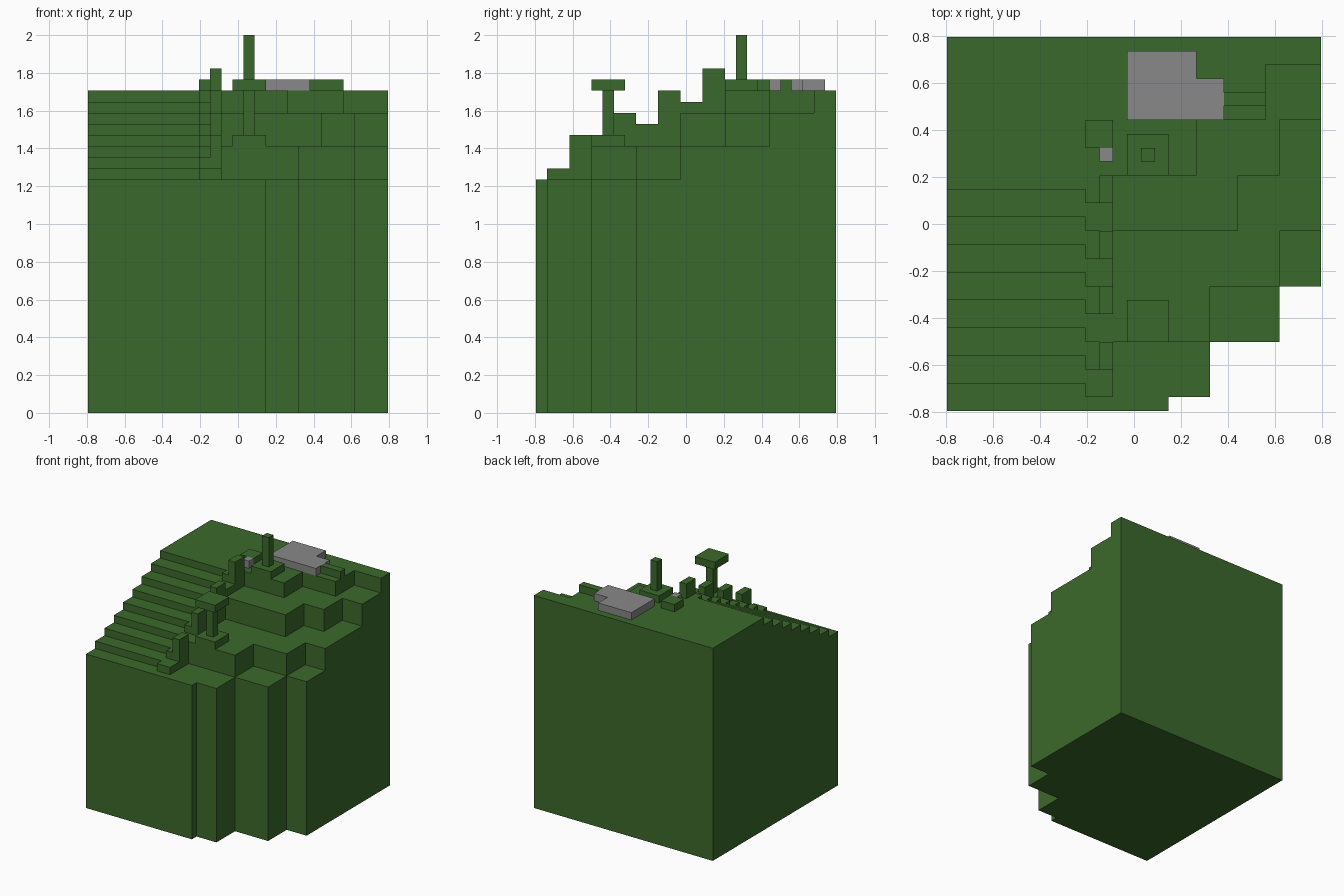
import bpy
import bmesh
from mathutils import Vector

U = 2 / 34      # edge of one block
SIDE = 27       # footprint in blocks

cube = bpy.data.objects.get("Cube")
if cube:
    bpy.data.objects.remove(cube, do_unlink=True)


def make_material(name, rgb):
    mat = bpy.data.materials.new(name)
    mat.use_nodes = True
    color = (*rgb, 1)
    mat.diffuse_color = color
    bsdf = next(n for n in mat.node_tree.nodes if n.type == 'BSDF_PRINCIPLED')
    bsdf.inputs["Base Color"].default_value = color
    return mat


GREEN = make_material("grass green", (0.044, 0.141, 0.025))
GREY = make_material("stone grey", (0.246, 0.246, 0.246))


def prism(name, outline, low, high, axis="z", mat=GREEN):
    """Extrude an outline given in blocks: xy along z, or yz along x."""
    bm = bmesh.new()

    def place(a, b, c):
        x, y, z = (a, b, c) if axis == "z" else (c, a, b)
        return Vector((x - SIDE / 2, y - SIDE / 2, z)) * U

    face = bm.faces.new([bm.verts.new(place(a, b, low)) for a, b in outline])
    ext = bmesh.ops.extrude_face_region(bm, geom=[face])
    moved = [v for v in ext["geom"] if isinstance(v, bmesh.types.BMVert)]
    bmesh.ops.translate(bm, verts=moved, vec=place(0, 0, high) - place(0, 0, low))
    bmesh.ops.recalc_face_normals(bm, faces=bm.faces)
    mesh = bpy.data.meshes.new(name)
    bm.to_mesh(mesh)
    bm.free()
    mesh.materials.append(mat)
    obj = bpy.data.objects.new(name, mesh)
    bpy.context.collection.objects.link(obj)
    return obj


def block(name, x, y, z, mat=GREEN):
    outline = [(x[0], y[0]), (x[1], y[0]), (x[1], y[1]), (x[0], y[1])]
    return prism(name, outline, *z, mat=mat)


def terrace(name, left, steps, low, high):
    """Ground layer whose front edge steps back: steps = (right end, front y)."""
    outline, x = [(left, SIDE)], left
    for end, front in steps:
        outline += [(x, front), (end, front)]
        x = end
    prism(name, outline + [(SIDE, SIDE)], low, high)


def staircase(name, left, right, start):
    """Eight steps, two blocks deep and one block high, up to the plateau."""
    outline = [(SIDE, 21), (start, 21)]
    for i in range(8):
        y, z = start + 2 * i, 22 + i
        outline += [(y, z), (y + 2, z)]
    outline[-1] = (SIDE, 29)
    prism(name, outline, left, right, axis="x")


# Stepped hillside
terrace("cliff_base", 0, [(16, 0), (19, 1), (24, 5), (27, 9)], 0, 21)
terrace("lower_terrace", 12, [(19, 5), (24, 9), (27, 13)], 21, 24)
terrace("middle_terrace", 12, [(21, 13), (24, 17), (27, 21)], 24, 27)
terrace("upper_terrace", 12, [(18, 17), (23, 21), (27, 25)], 27, 29)

# Stairs with a stepped kerb and its posts
staircase("stairs", 0, 10, 2)
staircase("stair_kerb", 10, 12, 1)
for i in range(4):
    base = 23 + 2 * i
    block(f"kerb_post_{i + 1}", (11, 12), (3 + 4 * i, 5 + 4 * i), (base, base + 2))

# Pedestal with a capped pillar on the lower terrace
block("pillar_foot", (13, 16), (5, 8), (24, 25))
block("pillar_shaft", (14, 15), (6, 7), (25, 29))
block("pillar_cap", (13, 16), (5, 8), (29, 30))

# Tall open pillar on the plateau
block("tall_pillar_foot", (13, 16), (17, 20), (29, 30))
block("tall_pillar_shaft", (14, 15), (18, 19), (30, 34))

# Plateau details
block("stair_top_block", (10, 12), (19, 21), (29, 30))
block("small_stone", (11, 12), (18, 19), (29, 30), GREY)
block("low_wall", (20, 23), (22, 23), (29, 30))
prism("stone_slab", [(13, 21), (20, 21), (20, 24), (18, 24), (18, 26), (13, 26)],
      29, 30, mat=GREY)
